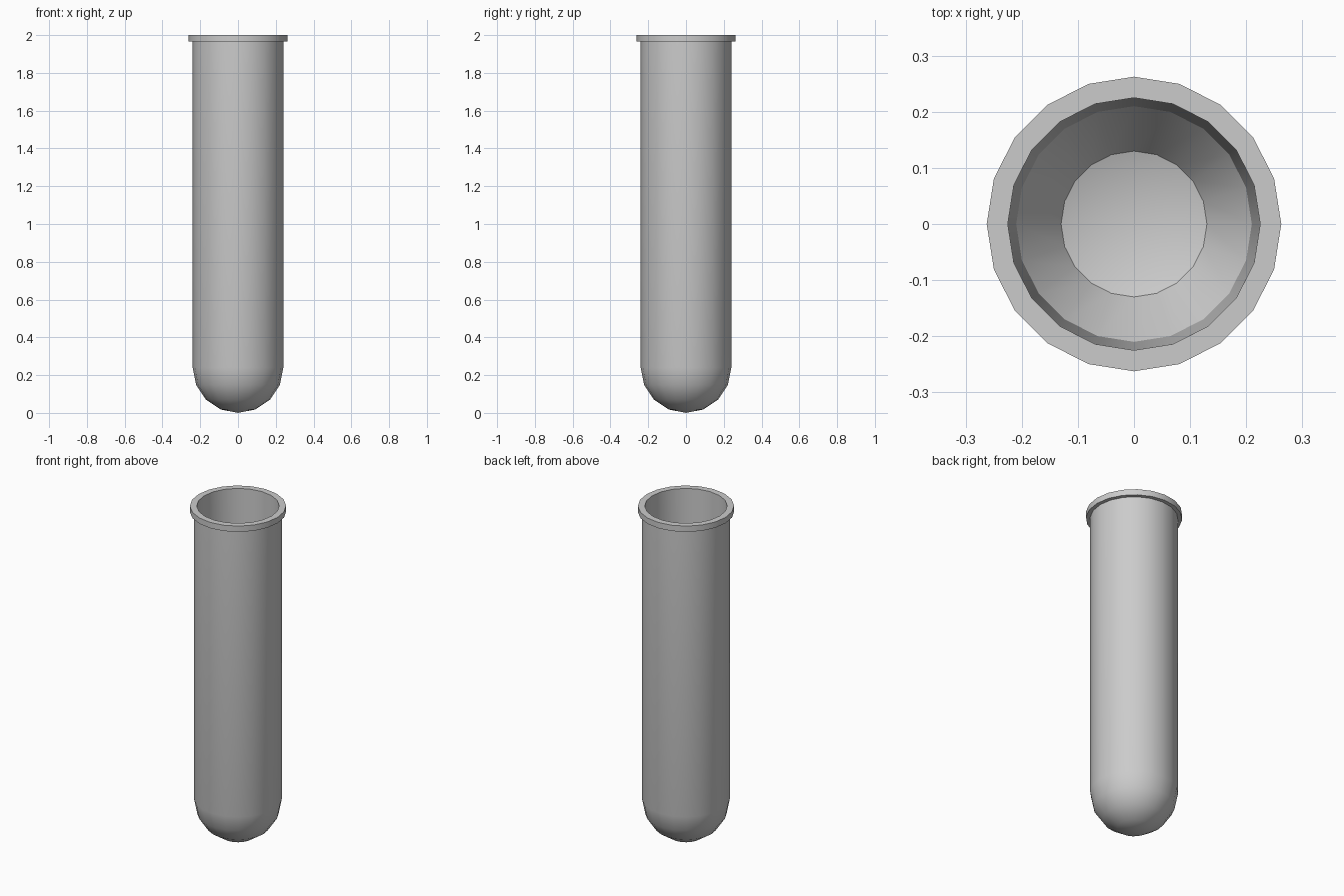
import bpy, bmesh, math

if "Cube" in bpy.data.objects:
    bpy.data.objects.remove(bpy.data.objects["Cube"])

SIDES = 20
R = 0.24


def lathe(name, profile):
    """Revolve an (r, z) profile around z; both ends sit on the axis."""
    bm = bmesh.new()
    rings = []
    for r, z in profile:
        if r < 1e-6:
            rings.append([bm.verts.new((0, 0, z))])
        else:
            rings.append([bm.verts.new((r * math.cos(2 * math.pi * i / SIDES),
                                        r * math.sin(2 * math.pi * i / SIDES), z))
                          for i in range(SIDES)])
    for a, b in zip(rings, rings[1:]):
        for i in range(SIDES):
            j = (i + 1) % SIDES
            if len(a) == 1:
                bm.faces.new((a[0], b[j], b[i]))
            elif len(b) == 1:
                bm.faces.new((a[i], a[j], b[0]))
            else:
                bm.faces.new((a[i], a[j], b[j], b[i]))
    bmesh.ops.recalc_face_normals(bm, faces=bm.faces)
    me = bpy.data.meshes.new(name)
    bm.to_mesh(me)
    bm.free()
    ob = bpy.data.objects.new(name, me)
    bpy.context.collection.objects.link(ob)
    return ob


# Rounded outer bottom, four steps from the tip to the wall
outer = [(R * math.sin(k * math.pi / 8), R - R * math.cos(k * math.pi / 8))
         for k in range(5)]
# Straight wall and projecting lip
lip = [(R, 1.965), (0.2625, 1.965), (0.2625, 2.0), (0.225, 2.0)]
# Slightly tapered bore with a rounded inner bottom
bore = [(0.21, 0.20), (0.13, 0.08), (0, 0.035)]

tube = lathe("tube", outer + lip + bore)
bpy.ops.object.select_all(action='DESELECT')
tube.select_set(True)
bpy.context.view_layer.objects.active = tube
bpy.ops.object.shade_smooth_by_angle(angle=math.radians(30))
